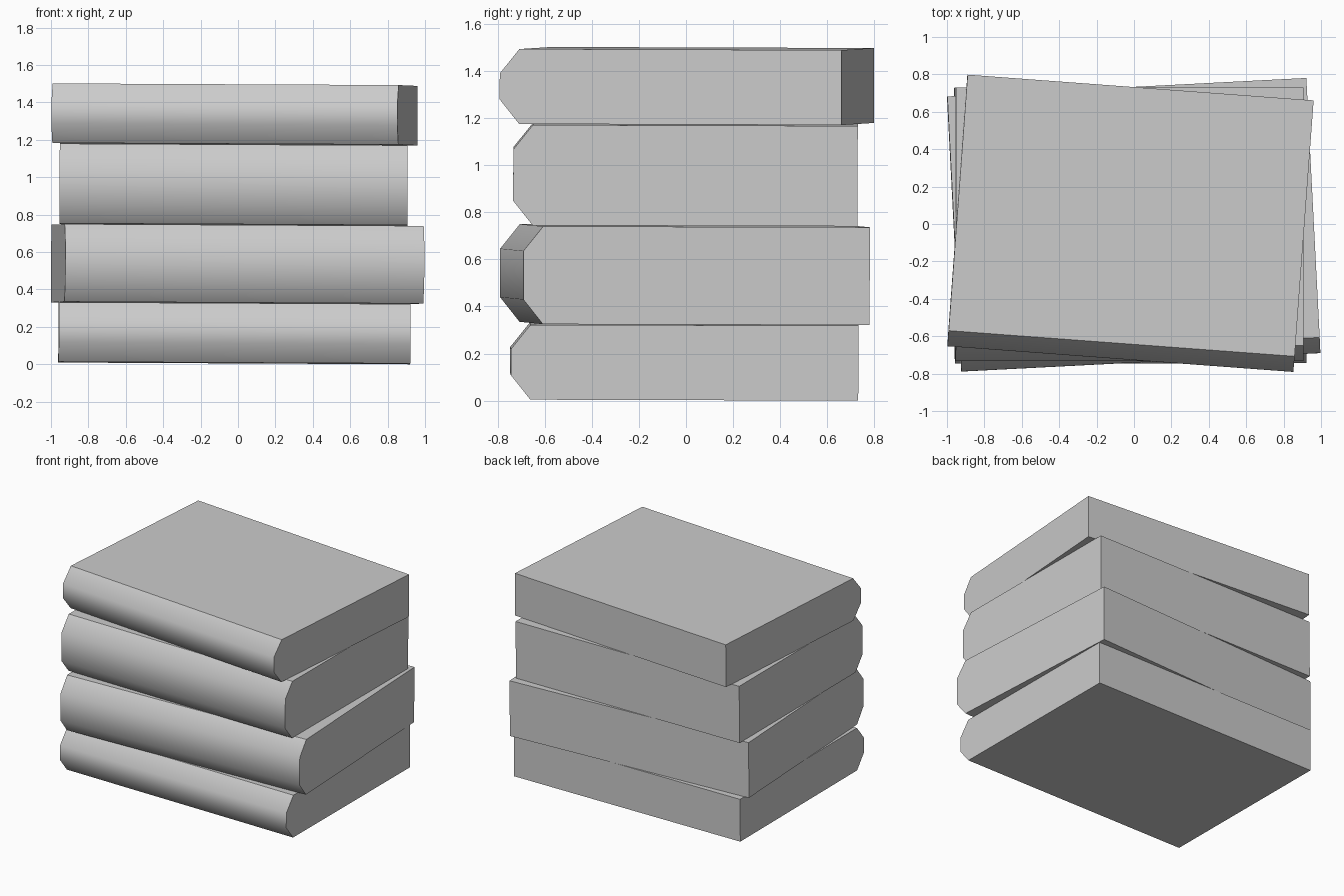
import bpy
import bmesh
import math
from mathutils import Matrix, Euler

if "Cube" in bpy.data.objects:
    bpy.data.objects.remove(bpy.data.objects["Cube"])

# one plain grey for the whole stack
grey = bpy.data.materials.new("plain_grey")
grey.diffuse_color = (0.6, 0.6, 0.6, 1)
grey.use_nodes = True
grey.node_tree.nodes["Principled BSDF"].inputs["Base Color"].default_value = grey.diffuse_color

# the whole stack leans very slightly to the right and back
TILT = Euler((-0.003, 0.005, 0)).to_matrix().to_4x4()


def book(name, cx, cy, z0, z1, width, depth, turn):
    """Book with a bevelled smooth spine on the front, profile extruded along x."""
    w, d, dy, dz = width / 2, depth / 2, 0.083, 0.104
    h = z1 - z0
    profile = [(d, 0), (d, h), (-d + dy, h), (-d, h - dz), (-d, dz), (-d + dy, 0)]
    bm = bmesh.new()
    face = bm.faces.new([bm.verts.new((-w, y, z)) for y, z in profile])
    ext = bmesh.ops.extrude_face_region(bm, geom=[face])
    verts = [v for v in ext["geom"] if isinstance(v, bmesh.types.BMVert)]
    bmesh.ops.translate(bm, verts=verts, vec=(width, 0, 0))
    bmesh.ops.recalc_face_normals(bm, faces=bm.faces)
    place = Matrix.Translation((cx, cy, z0)) @ TILT @ Matrix.Rotation(math.radians(turn), 4, "Z")
    bm.transform(place)
    mesh = bpy.data.meshes.new(name)
    bm.to_mesh(mesh)
    bm.free()
    mesh.materials.append(grey)
    obj = bpy.data.objects.new(name, mesh)
    bpy.context.collection.objects.link(obj)
    # smooth only across the spine bevels
    bpy.ops.object.select_all(action="DESELECT")
    obj.select_set(True)
    bpy.context.view_layer.objects.active = obj
    bpy.ops.object.shade_smooth_by_angle(angle=math.radians(45))


# stack from bottom to top
book("bottom_book", -0.02, -0.008, 0.007, 0.325, 1.88, 1.475, 0.1)
book("lower_middle_book", -0.0025, -0.005, 0.328, 0.743, 1.922, 1.472, 2.95)
book("upper_middle_book", -0.025, -0.003, 0.747, 1.173, 1.86, 1.462, 0)
book("top_book", -0.02, 0.003, 1.177, 1.495, 1.855, 1.455, -4.25)
